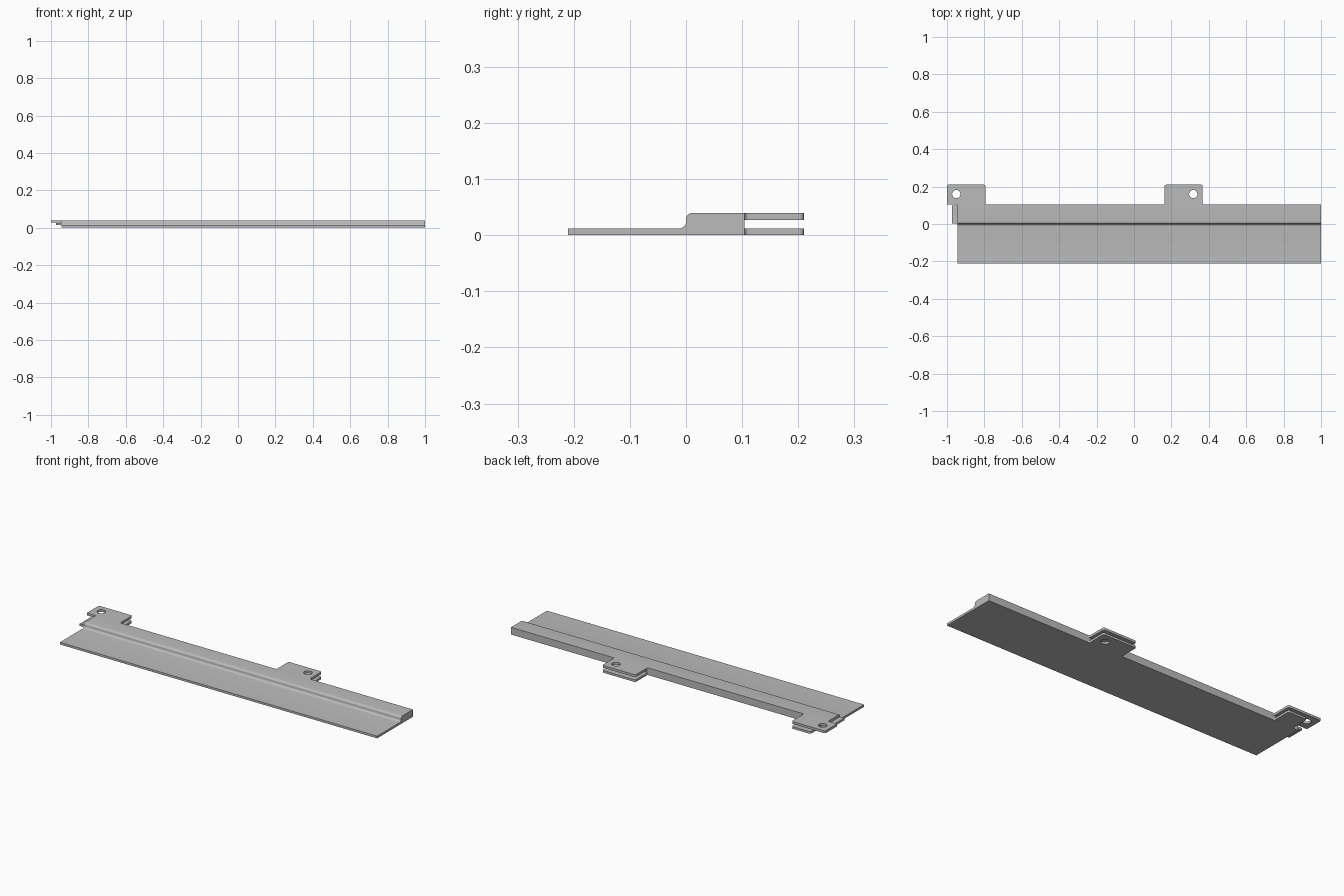
import bpy, bmesh
from math import pi, cos, sin, radians
from mathutils import Vector

old = bpy.data.objects.get("Cube")
if old:
    bpy.data.objects.remove(old, do_unlink=True)

grey = bpy.data.materials.new("plain grey")
grey.use_nodes = True
colour = (0.5, 0.5, 0.5, 1)
grey.diffuse_color = colour
grey.node_tree.nodes["Principled BSDF"].inputs["Base Color"].default_value = colour

FRONT, BACK = -0.21, 0.104
LEFT_END, RIGHT_END = -0.945, 1.0
SHEET, TOP = 0.012, 0.04
ROUND = 0.008


def arc(cx, cy, r, start, end, steps=6):
    """Points along an arc, angles in degrees."""
    return [(cx + r * cos(radians(start + (end - start) * i / steps)),
             cy + r * sin(radians(start + (end - start) * i / steps)))
            for i in range(steps + 1)]


def extrude(name, points, place, direction):
    """Extrude a closed outline; place maps 2D points into space."""
    bm = bmesh.new()
    face = bm.faces.new([bm.verts.new(place(a, b)) for a, b in points])
    out = bmesh.ops.extrude_face_region(bm, geom=[face])
    verts = [v for v in out["geom"] if isinstance(v, bmesh.types.BMVert)]
    bmesh.ops.translate(bm, verts=verts, vec=Vector(direction))
    bmesh.ops.recalc_face_normals(bm, faces=bm.faces)
    mesh = bpy.data.meshes.new(name)
    bm.to_mesh(mesh)
    bm.free()
    mesh.materials.append(grey)
    obj = bpy.data.objects.new(name, mesh)
    bpy.context.collection.objects.link(obj)
    return obj


def smooth(obj):
    bpy.ops.object.select_all(action='DESELECT')
    obj.select_set(True)
    bpy.context.view_layer.objects.active = obj
    bpy.ops.object.shade_smooth_by_angle(angle=radians(30))


def drill(obj, x, y, radius=0.022):
    """Cut a round hole straight through a tab."""
    bpy.ops.mesh.primitive_cylinder_add(vertices=32, radius=radius, depth=0.2,
                                        location=(x, y, 0.02))
    cutter = bpy.context.object
    cutter.data.materials.append(grey)
    cutter.hide_render = True
    mod = obj.modifiers.new("hole", 'BOOLEAN')
    mod.operation, mod.object, mod.solver = 'DIFFERENCE', cutter, 'EXACT'
    bpy.context.view_layer.objects.active = obj
    bpy.ops.object.modifier_apply(modifier=mod.name)
    bpy.data.objects.remove(cutter, do_unlink=True)


# Stepped strip: thin front sheet rising in a curve to the thick back
profile = [(FRONT, 0), (BACK, 0), (BACK, TOP)]
profile += arc(0.012, TOP - 0.012, 0.012, 90, 180)
profile += arc(-0.012, SHEET + 0.012, 0.012, 0, -90)
profile += [(FRONT, SHEET)]
smooth(extrude("stepped_strip", profile, lambda y, z: (LEFT_END, y, z),
               (RIGHT_END - LEFT_END, 0, 0)))


def tab(name, x0, x1, z, height, hole_x=None, left_fillet=True):
    """Mounting tab with rounded outer corners and filleted roots."""
    r, end = ROUND, 0.21
    pts = arc(x1 + r, BACK + r, r, 270, 180)
    pts += arc(x1 - r, end - r, r, 0, 90)
    pts += arc(x0 + r, end - r, r, 90, 180)
    if left_fillet:
        pts += arc(x0 - r, BACK + r, r, 0, -90)
    else:
        pts += [(x0, BACK)]
    obj = extrude(name, pts, lambda x, y: (x, y, z), (0, 0, height))
    if hole_x is not None:
        drill(obj, hole_x, 0.16)
    smooth(obj)


# Paired tabs with an open slot between the upper and lower leaves
UPPER = 0.027
tab("end_tab_upper", -1.0, -0.795, UPPER, TOP - UPPER, -0.95, False)
tab("end_tab_lower", -0.91, -0.795, 0, SHEET)
tab("middle_tab_upper", 0.163, 0.367, UPPER, TOP - UPPER, 0.317)
tab("middle_tab_lower", 0.163, 0.367, 0, SHEET, 0.317)

# Joining tongue on the end of the strip
tongue = [(-0.973, 0.003), (LEFT_END, 0.003), (LEFT_END, 0.098), (-0.973, 0.098)]
extrude("end_tongue", tongue, lambda x, y: (x, y, 0.014), (0, 0, 0.012))
